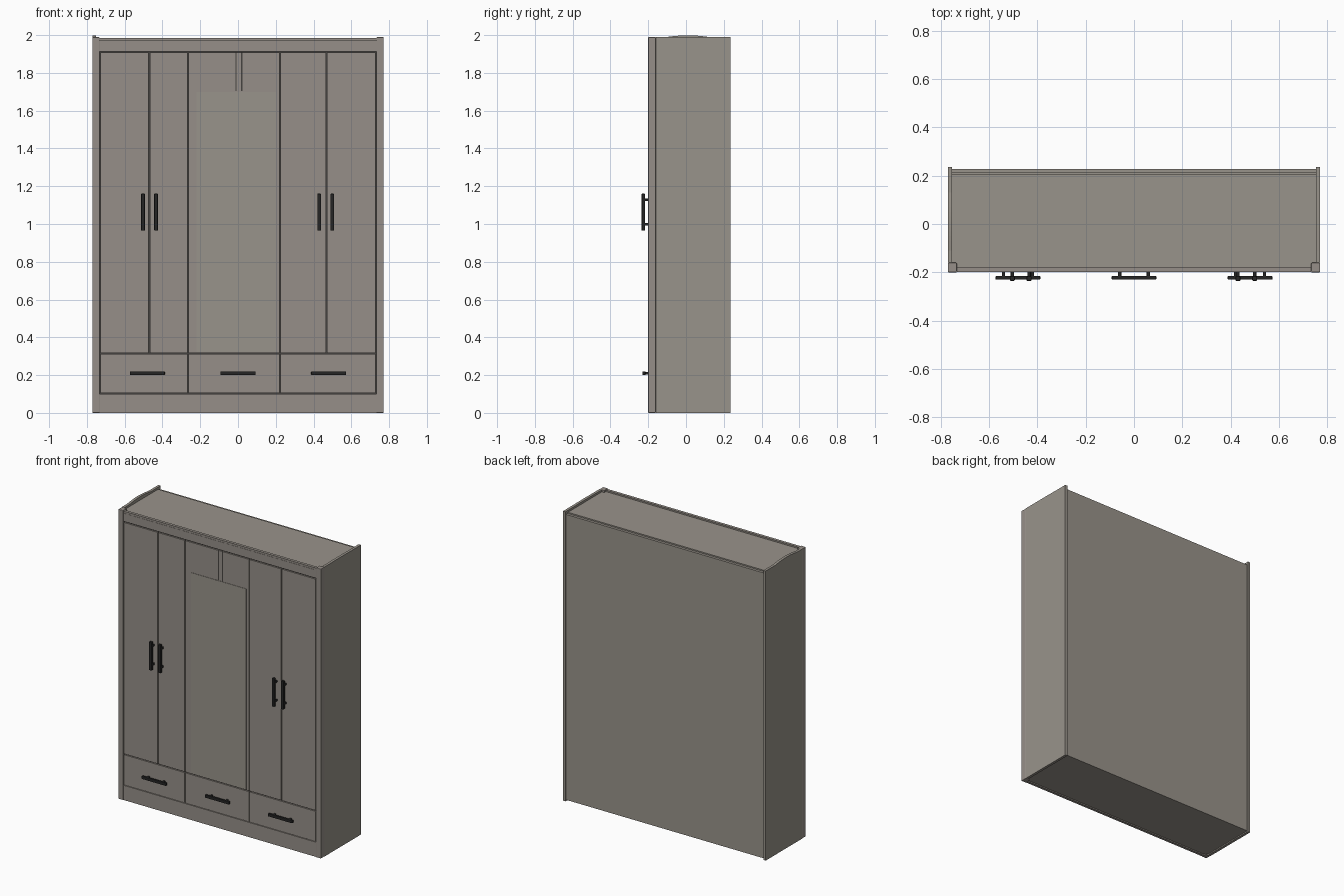
import bpy, bmesh, math

if "Cube" in bpy.data.objects:
    bpy.data.objects.remove(bpy.data.objects["Cube"])


def material(name, rgb):
    m = bpy.data.materials.new(name)
    m.diffuse_color = (*rgb, 1)
    m.use_nodes = True
    m.node_tree.nodes["Principled BSDF"].inputs["Base Color"].default_value = m.diffuse_color
    return m


WOOD = material("grey_brown_wood", (0.305, 0.275, 0.248))
PLAIN = material("plain_grey_board", (0.318, 0.293, 0.256))
GAP = material("dark_gap", (0.06, 0.055, 0.05))
METAL = material("black_metal", (0.018, 0.018, 0.018))


def finish(bm, name, mat, bevel=0.0):
    bmesh.ops.recalc_face_normals(bm, faces=bm.faces[:])
    me = bpy.data.meshes.new(name)
    bm.to_mesh(me)
    bm.free()
    me.materials.append(mat)
    ob = bpy.data.objects.new(name, me)
    bpy.context.collection.objects.link(ob)
    if bevel:
        mod = ob.modifiers.new("bevel", 'BEVEL')
        mod.width = bevel
        mod.segments = 2
    return ob


def add_box(bm, x, y, z):
    vs = bmesh.ops.create_cube(bm, size=1)['verts']
    for v in vs:
        for i, (a, b) in enumerate((x, y, z)):
            v.co[i] = (a + b) / 2 + v.co[i] * (b - a)


def box(name, x, y, z, mat, bevel=0.0):
    bm = bmesh.new()
    add_box(bm, x, y, z)
    return finish(bm, name, mat, bevel)


def span(s, a, b):
    return tuple(sorted((s * a, s * b)))


# Side panels (left one has a slightly bowed top edge) and front posts
for s, side in ((-1, "left"), (1, "right")):
    rise = 0.010 if s < 0 else 0.001
    prof = [(-0.16, 0), (0.235, 0), (0.235, 1.989)]
    for i in range(13):
        t = i / 12
        prof.append((0.13 - 0.24 * t, 1.989 + rise * math.sin(math.pi * t)))
    prof.append((-0.16, 1.989))
    bm = bmesh.new()
    f = bm.faces.new([bm.verts.new((s * 0.752, y, z)) for y, z in prof])
    ext = bmesh.ops.extrude_face_region(bm, geom=[f])['geom']
    bmesh.ops.translate(bm, vec=(s * 0.018, 0, 0),
                        verts=[v for v in ext if isinstance(v, bmesh.types.BMVert)])
    finish(bm, side + "_side_panel", PLAIN)
    box(side + "_front_post", span(s, 0.733, 0.77), (-0.20, -0.16), (0, 1.989), WOOD, 0.003)

# Carcass: top, bottom, back and the dark board seen through the door gaps
box("top_panel", (-0.752, 0.752), (-0.19, 0.207), (1.957, 1.975), PLAIN)
box("bottom_panel", (-0.752, 0.752), (-0.185, 0.225), (0.008, 0.026), PLAIN)
box("back_panel", (-0.752, 0.752), (0.21, 0.228), (0.008, 1.968), PLAIN)
box("gap_board", (-0.733, 0.733), (-0.186, -0.178), (0.03, 1.955), GAP)

# Plinth and cornice
box("plinth", (-0.733, 0.733), (-0.196, -0.178), (0, 0.101), WOOD)
box("cornice_rail", (-0.733, 0.733), (-0.196, -0.178), (1.914, 1.970), WOOD)
box("cornice_cap", (-0.733, 0.733), (-0.198, -0.178), (1.972, 1.985), WOOD)

# Doors and drawer fronts, with narrow gaps between neighbours
G = 0.003
FACE = (-0.196, -0.186)
edges = [-0.731, -0.47, -0.265, 0.223, 0.468, 0.731]
for i, (a, b) in enumerate(zip(edges, edges[1:])):
    box(f"door_{i + 1}", (a + G, b - G), FACE, (0.318, 1.907), WOOD)
drawers = [-0.731, -0.265, 0.223, 0.731]
for i, (a, b) in enumerate(zip(drawers, drawers[1:])):
    box(f"drawer_front_{i + 1}", (a + G, b - G), FACE, (0.105, 0.312), WOOD)

# Mirror plate on the middle door and the two grooves above it
box("mirror_plate", (-0.22, 0.2), (-0.1985, -0.195), (0.322, 1.70), PLAIN)
for i, x in enumerate((-0.010, 0.020)):
    box(f"door_groove_{i + 1}", (x - 0.003, x + 0.003), (-0.1965, -0.195), (1.703, 1.907), GAP)


# Bar handles on two standoffs
def handle(name, x, z, length, vertical):
    bm = bmesh.new()
    h, w = length / 2, 0.010
    off = h - 0.033
    if vertical:
        add_box(bm, (x - w, x + w), (-0.235, -0.217), (z - h, z + h))
    else:
        add_box(bm, (x - h, x + h), (-0.230, -0.215), (z - w, z + w))
    for s in (-1, 1):
        px, pz = (x, z + s * off) if vertical else (x + s * off, z)
        add_box(bm, (px - 0.007, px + 0.007), (-0.219, -0.194), (pz - 0.007, pz + 0.007))
    finish(bm, name, METAL, 0.003)


for i, x in enumerate((-0.503, -0.434, 0.430, 0.499)):
    handle(f"door_handle_{i + 1}", x, 1.063, 0.195, True)
for i, x in enumerate((-0.48, 0, 0.48)):
    handle(f"drawer_handle_{i + 1}", x, 0.21, 0.185, False)
